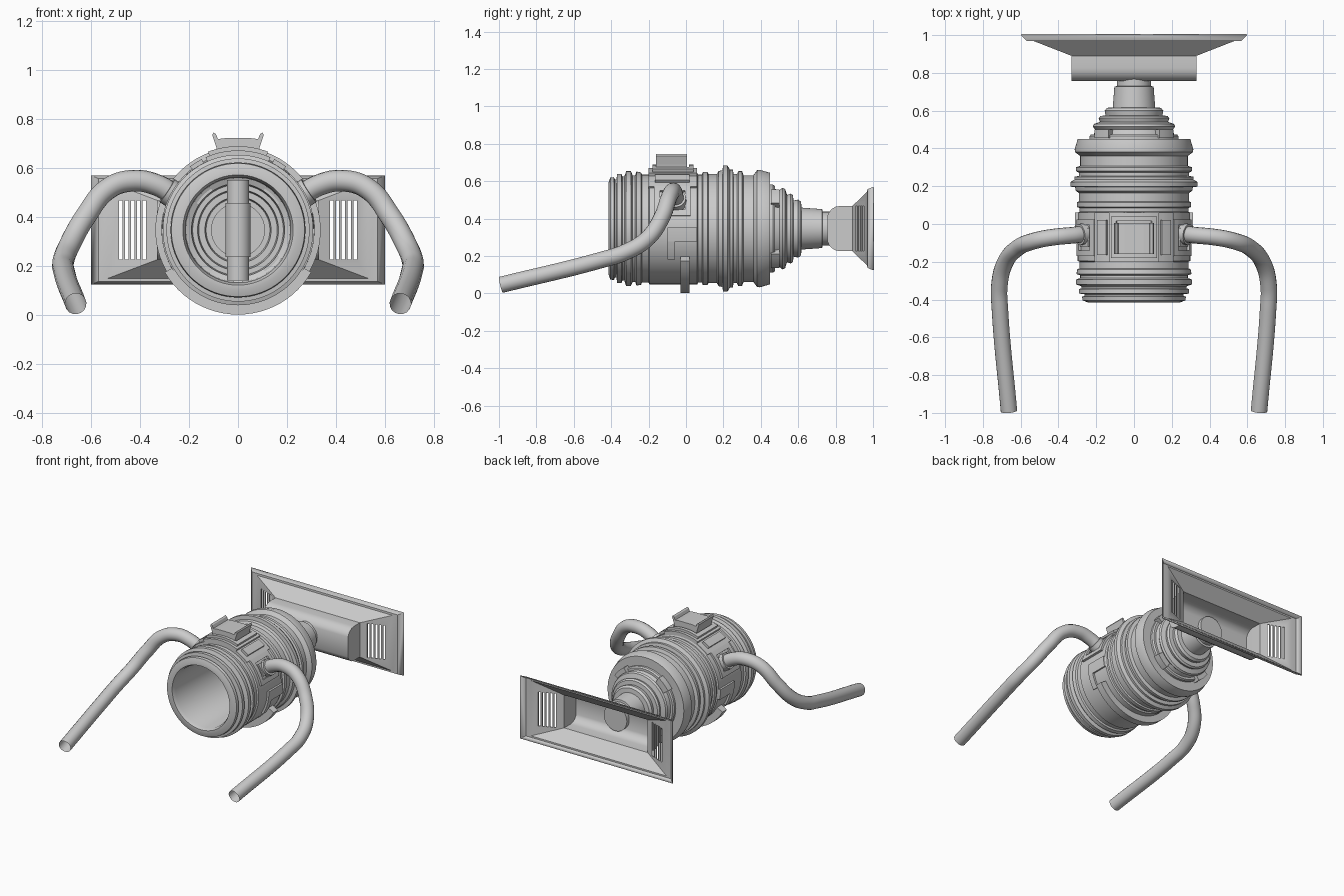
import bpy, bmesh, math
from math import sin, cos, pi, radians

if "Cube" in bpy.data.objects:
    bpy.data.objects.remove(bpy.data.objects["Cube"])

ZC = 0.347  # height of the main axis


def finish(name, bm, smooth=True):
    bmesh.ops.recalc_face_normals(bm, faces=bm.faces)
    me = bpy.data.meshes.new(name)
    bm.to_mesh(me)
    bm.free()
    ob = bpy.data.objects.new(name, me)
    bpy.context.collection.objects.link(ob)
    if smooth:
        bpy.ops.object.select_all(action='DESELECT')
        ob.select_set(True)
        bpy.context.view_layer.objects.active = ob
        bpy.ops.object.shade_smooth_by_angle(angle=radians(30))
    return ob


def loft(bm, rings, closed=True):
    rows = [[bm.verts.new(p) for p in ring] for ring in rings]
    n = len(rows[0])
    for a, b in zip(rows, rows[1:]):
        for i in range(n if closed else n - 1):
            j = (i + 1) % n
            bm.faces.new((a[i], a[j], b[j], b[i]))
    return rows


def lathe(name, profile, seg=72):
    # (y, r) profile turned around the main axis
    bm = bmesh.new()
    rows = loft(bm, [[(r * cos(2 * pi * i / seg), y, ZC + r * sin(2 * pi * i / seg))
                      for i in range(seg)] for y, r in profile])
    bm.faces.new(rows[0])
    bm.faces.new(rows[-1])
    return finish(name, bm)


def arc_block(bm, a0, a1, y0, y1, r1, r0=0.28):
    # curved plate hugging the body, angles in degrees from +x
    n = max(2, int(abs(a1 - a0) / 5))
    rings = []
    for i in range(n + 1):
        a = radians(a0 + (a1 - a0) * i / n)
        rings.append([(r * cos(a), y, ZC + r * sin(a))
                      for r, y in ((r0, y0), (r1, y0), (r1, y1), (r0, y1))])
    rows = loft(bm, rings)
    bm.faces.new(rows[0])
    bm.faces.new(rows[-1])


def arc_frame(bm, a0, a1, y0, y1, r, wa, wy):
    arc_block(bm, a0, a0 + wa, y0, y1, r)
    arc_block(bm, a1 - wa, a1, y0, y1, r)
    arc_block(bm, a0 + wa, a1 - wa, y0, y0 + wy, r)
    arc_block(bm, a0 + wa, a1 - wa, y1 - wy, y1, r)


# ringed shell: closed inner end, bore, front lip, outer rings, stepped cone, neck
lathe("engine_body", [
    (0.60, 0.108), (0.585, 0.108), (0.585, 0.13), (0.55, 0.135), (0.55, 0.16),
    (0.51, 0.165), (0.51, 0.185), (0.46, 0.19), (0.45, 0.212), (-0.39, 0.215),
    (-0.415, 0.225), (-0.415, 0.243), (-0.405, 0.272), (-0.385, 0.275), (-0.38, 0.262),
    (-0.372, 0.262), (-0.368, 0.292), (-0.345, 0.292), (-0.34, 0.278), (-0.33, 0.278),
    (-0.32, 0.307), (-0.295, 0.307), (-0.285, 0.285), (-0.272, 0.285), (-0.265, 0.305),
    (-0.24, 0.300), (-0.235, 0.288), (-0.2, 0.288), (-0.195, 0.298), (0.06, 0.298),
    (0.065, 0.288), (0.085, 0.288), (0.09, 0.302), (0.115, 0.302), (0.12, 0.292),
    (0.165, 0.292), (0.175, 0.308), (0.195, 0.312), (0.198, 0.337), (0.222, 0.337),
    (0.235, 0.315), (0.25, 0.315), (0.255, 0.292), (0.272, 0.292), (0.28, 0.307),
    (0.30, 0.307), (0.308, 0.285), (0.36, 0.285), (0.38, 0.312), (0.395, 0.314),
    (0.45, 0.298), (0.45, 0.235), (0.465, 0.235), (0.475, 0.228), (0.475, 0.212),
    (0.50, 0.205), (0.515, 0.218), (0.53, 0.212), (0.54, 0.18), (0.56, 0.187),
    (0.572, 0.178), (0.575, 0.15), (0.60, 0.155), (0.615, 0.143), (0.618, 0.112),
    (0.728, 0.104), (0.73, 0.09), (0.79, 0.09)])

# vertical core bar seen inside the bore
bm = bmesh.new()
prof = [(-0.205, 0.045), (-0.11, 0.045), (-0.11, 0.052), (0.11, 0.052), (0.11, 0.045), (0.205, 0.045)]
rows = loft(bm, [[(r * cos(2 * pi * i / 32), 0.38 + r * sin(2 * pi * i / 32), ZC + h)
                  for i in range(32)] for h, r in prof])
bm.faces.new(rows[0])
bm.faces.new(rows[-1])
finish("core_bar", bm)

# surface plates, left and right
bm = bmesh.new()
for m in (False, True):
    def A(a, m=m):
        return 180 - a if m else a

    def block(a0, a1, *rest, A=A):
        arc_block(bm, A(a0), A(a1), *rest)
    s = -1 if m else 1
    arc_frame(bm, A(13), A(47), -0.17, 0.025, 0.312, s * 6, 0.03)
    block(22, 38, -0.12, -0.02, 0.308)
    block(53, 63, -0.165, 0.02, 0.325)
    block(47, 66, -0.2, 0.06, 0.308)
    block(-13, 1, -0.1, 0.06, 0.312)
    block(-32, -13, -0.1, -0.06, 0.312)
    block(-90, -30, -0.03, 0.02, 0.345)
    # lugs on the cone
    for a in (45, -45):
        block(a - 12, a + 12, 0.455, 0.50, 0.25, 0.19)
arc_block(bm, 66, 114, -0.2, 0.06, 0.325)
arc_frame(bm, 69, 111, -0.18, 0.04, 0.342, 5, 0.025)
finish("surface_plates", bm)

# saddle bracket on top
bm = bmesh.new()
half = [(0.08, 0.65), (0.09, 0.69), (0.105, 0.735), (0.1, 0.745), (0.09, 0.738), (0.082, 0.718), (0.05, 0.722)]
outline = half + [(-x, z) for x, z in reversed(half)]
rows = loft(bm, [[(x, y, z) for x, z in outline] for y in (-0.16, 0.005)])
bm.faces.new(rows[0])
bm.faces.new(rows[1])
finish("top_bracket", bm, False)

# bent side pipes with collars
path = [(0.24, -0.05, 0.475), (0.33, -0.06, 0.53), (0.43, -0.07, 0.548), (0.53, -0.09, 0.515),
        (0.62, -0.13, 0.405), (0.685, -0.21, 0.29), (0.713, -0.33, 0.218), (0.71, -0.45, 0.18),
        (0.662, -0.99, 0.046)]
for s, side in ((1, "right"), (-1, "left")):
    for name, pts, rad in (("pipe", path, 0.044),
                           ("pipe_collar", [(0.24, -0.05, 0.475), (0.29, -0.056, 0.508)], 0.056)):
        cu = bpy.data.curves.new(f"{side}_{name}", 'CURVE')
        cu.dimensions = '3D'
        cu.bevel_depth = rad
        cu.bevel_resolution = 6
        cu.use_fill_caps = name == "pipe_collar"
        sp = cu.splines.new('BEZIER')
        sp.bezier_points.add(len(pts) - 1)
        for bp, (x, y, z) in zip(sp.bezier_points, pts):
            bp.co = (s * x, y, z)
            bp.handle_left_type = bp.handle_right_type = 'AUTO'
        bpy.context.collection.objects.link(bpy.data.objects.new(f"{side}_{name}", cu))

# flared rectangular outlet, open at the back
bm = bmesh.new()
sections = [(0.757, 0.33, 0.07), (0.765, 0.33, 0.088), (0.78, 0.33, 0.105), (0.80, 0.33, 0.117),
            (0.825, 0.33, 0.121), (0.89, 0.33, 0.121), (0.968, 0.53, 0.197), (0.97, 0.57, 0.21), (1.0, 0.6, 0.223)]
rows = loft(bm, [[(w, y, ZC - h), (w, y, ZC + h), (-w, y, ZC + h), (-w, y, ZC - h)]
                 for y, w, h in sections])
cap = bm.faces.new(rows[0])
bmesh.ops.recalc_face_normals(bm, faces=bm.faces)
outlet = finish("outlet_flare", bm)
if outlet.data.polygons[-1].normal.y > 0:
    outlet.data.flip_normals()
sol = outlet.modifiers.new("thickness", 'SOLIDIFY')
sol.thickness = 0.008
sol.offset = -1

# vent slot cutters
bm = bmesh.new()
for s in (1, -1):
    for i in range(5):
        x = s * (0.382 + 0.024 * i)
        g = bmesh.ops.create_cube(bm, size=1)["verts"]
        bmesh.ops.scale(bm, vec=(0.014, 0.3, 0.24), verts=g)
        bmesh.ops.translate(bm, vec=(x, 0.93, ZC), verts=g)
cutter = finish("vent_cutter", bm, False)
cutter.hide_render = True
cutter.hide_viewport = True
cut = outlet.modifiers.new("vents", 'BOOLEAN')
cut.operation = 'DIFFERENCE'
cut.solver = 'EXACT'
cut.object = cutter
